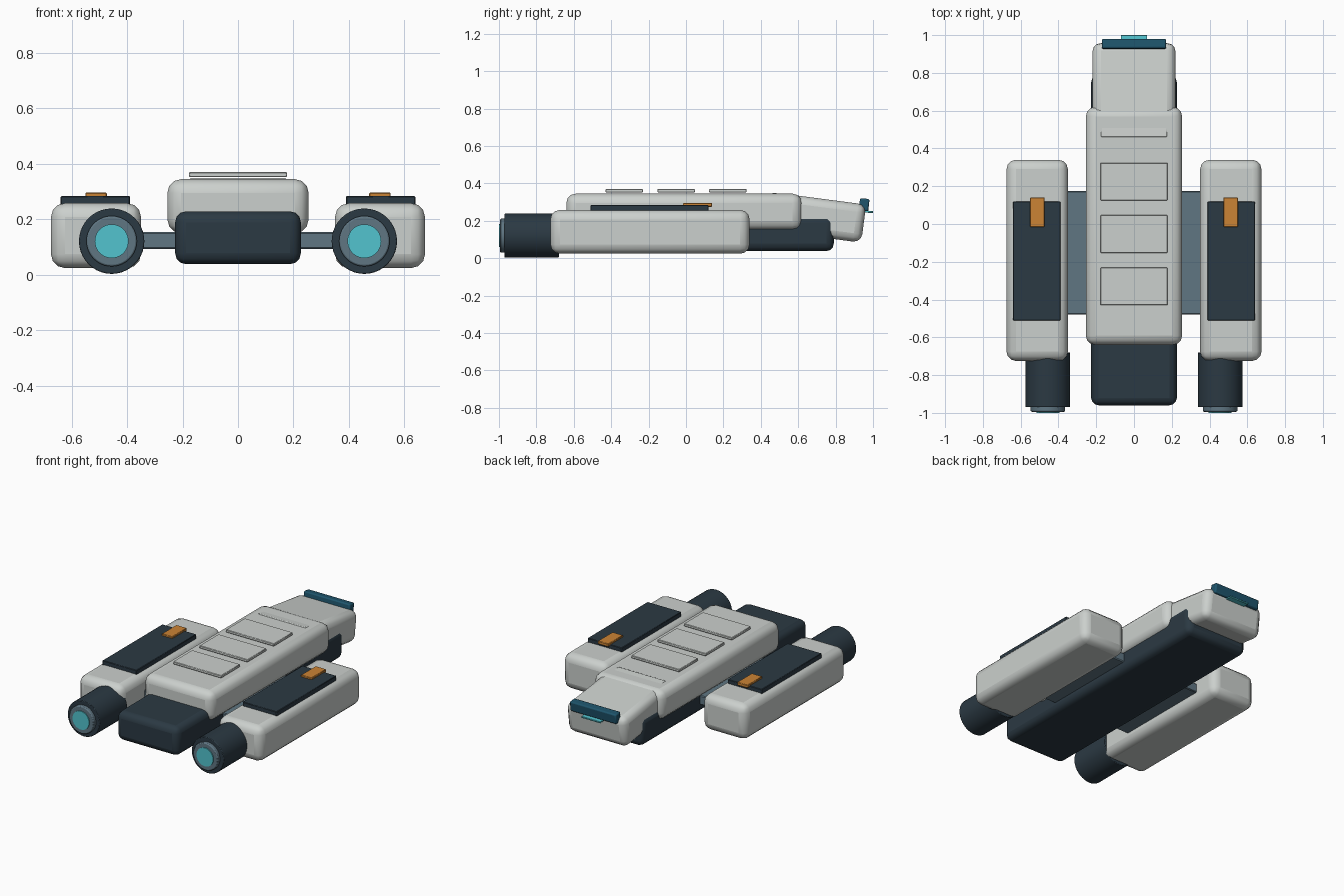
import bpy
import math

cube = bpy.data.objects.get("Cube")
if cube:
    bpy.data.objects.remove(cube, do_unlink=True)


def material(name, rgb):
    m = bpy.data.materials.new(name)
    m.use_nodes = True
    m.diffuse_color = (*rgb, 1)
    m.node_tree.nodes["Principled BSDF"].inputs["Base Color"].default_value = (*rgb, 1)
    return m


HULL = material("pale grey", (0.60, 0.63, 0.61))
DARK = material("dark slate", (0.024, 0.041, 0.056))
STEEL = material("blue grey", (0.115, 0.18, 0.225))
CYAN = material("glow cyan", (0.085, 0.55, 0.62))
ORANGE = material("orange", (0.60, 0.23, 0.035))
TEAL = material("deep teal", (0.013, 0.09, 0.15))


def finish(obj, name, mat, bevel, segments=3):
    obj.name = name
    obj.data.materials.append(mat)
    if bevel:
        mod = obj.modifiers.new("Bevel", "BEVEL")
        mod.width = bevel
        mod.segments = segments
        mod.limit_method = "ANGLE"
    bpy.ops.object.shade_smooth_by_angle(angle=math.radians(35))
    return obj


def box(name, mat, x, y, z, bevel=0.0, tilt=0.0, segments=3):
    """Box from (low, high) ranges, tilted about x in degrees."""
    ranges = (x, y, z)
    bpy.ops.mesh.primitive_cube_add(size=1, location=[(a + b) / 2 for a, b in ranges])
    obj = bpy.context.object
    obj.scale = [b - a for a, b in ranges]
    bpy.ops.object.transform_apply(location=False, rotation=False, scale=True)
    obj.rotation_euler.x = math.radians(tilt)
    return finish(obj, name, mat, bevel, segments)


def drum(name, mat, x, z, radius, y, bevel=0.0):
    """Cylinder lying along y."""
    bpy.ops.mesh.primitive_cylinder_add(
        vertices=40, radius=radius, depth=y[1] - y[0],
        location=(x, (y[0] + y[1]) / 2, z), rotation=(math.pi / 2, 0, 0))
    return finish(bpy.context.object, name, mat, bevel, 2)


# Central body
box("main_hull", HULL, (-0.255, 0.255), (-0.64, 0.62), (0.15, 0.345), 0.05)
box("keel", DARK, (-0.227, 0.227), (-0.96, 0.79), (0.038, 0.229), 0.04)
box("nose", HULL, (-0.22, 0.22), (0.50, 0.952), (0.112, 0.317), 0.045, -7.5)
box("cross_bar", STEEL, (-0.38, 0.38), (-0.48, 0.175), (0.093, 0.154), 0.005, 0, 1)

# Roof plates and ridge
for i in range(3):
    y = -0.43 + i * 0.277
    box(f"roof_plate_{i + 1}", HULL, (-0.177, 0.177), (y, y + 0.2), (0.352, 0.37), 0.003, 0, 1)
box("roof_ridge", HULL, (-0.175, 0.175), (0.46, 0.535), (0.327, 0.346), 0.006, -6, 2)

# Nose sensor
box("sensor_bar", TEAL, (-0.17, 0.17), (0.927, 0.978), (0.253, 0.319), 0.008, -6, 2)
box("sensor_light", CYAN, (-0.07, 0.07), (0.95, 1.0), (0.243, 0.254), 0.002, -4, 1)

# Side pods, panels, tabs and thrusters
for side, s in (("left", 1), ("right", -1)):
    def span(a, b):
        return (a, b) if s > 0 else (-b, -a)
    box(f"{side}_pod", HULL, span(0.35, 0.675), (-0.725, 0.34), (0.024, 0.258), 0.05)
    box(f"{side}_pod_panel", DARK, span(0.39, 0.64), (-0.51, 0.12), (0.25, 0.284), 0.003, 0, 1)
    box(f"{side}_pod_tab", ORANGE, span(0.473, 0.551), (-0.015, 0.14), (0.275, 0.296), 0.003, 0, 1)
    drum(f"{side}_thruster", DARK, s * 0.456, 0.121, 0.118, (-0.97, -0.68), 0.004)
    drum(f"{side}_thruster_ring", STEEL, s * 0.456, 0.121, 0.091, (-0.994, -0.95), 0.006)
    drum(f"{side}_thruster_glow", CYAN, s * 0.456, 0.121, 0.061, (-1.0, -0.97))
